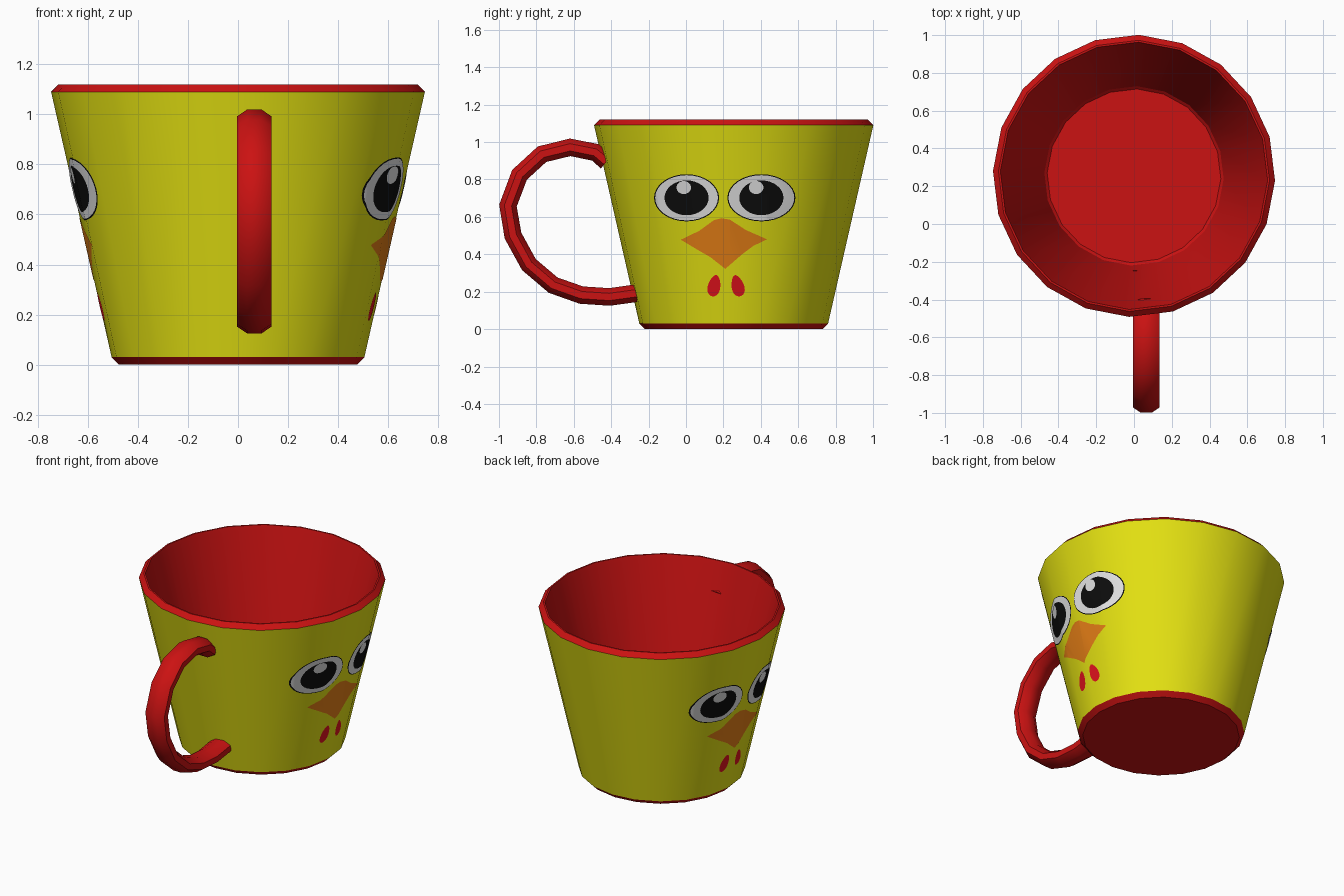
import bpy, bmesh, math
from mathutils import Vector

if "Cube" in bpy.data.objects:
    bpy.data.objects.remove(bpy.data.objects["Cube"])

CY = 0.255                 # cup axis position in y
SIDES, TWIST = 20, math.radians(-2)


def material(name, rgb):
    m = bpy.data.materials.new(name)
    m.diffuse_color = (*rgb, 1)
    m.use_nodes = True
    m.node_tree.nodes["Principled BSDF"].inputs["Base Color"].default_value = m.diffuse_color
    return m


YELLOW = material("yellow", (0.78, 0.76, 0.006))
RED = material("deep red", (0.60, 0.006, 0.006))
BRIGHT = material("bright red", (0.75, 0.006, 0.012))
WHITE = material("white", (0.78, 0.78, 0.78))
BLACK = material("black", (0.004, 0.004, 0.004))
ORANGE = material("orange", (0.78, 0.21, 0.008))


def finish(bm, name, mats, angle=25):
    me = bpy.data.meshes.new(name)
    bm.to_mesh(me)
    bm.free()
    ob = bpy.data.objects.new(name, me)
    bpy.context.collection.objects.link(ob)
    for m in mats:
        me.materials.append(m)
    bpy.ops.object.select_all(action='DESELECT')
    ob.select_set(True)
    bpy.context.view_layer.objects.active = ob
    bpy.ops.object.shade_smooth_by_angle(angle=math.radians(angle))
    return ob


def skin(bm, rings):
    """Join closed rings of points with quads and cap both ends."""
    vs = [[bm.verts.new(p) for p in r] for r in rings]
    n = len(vs[0])
    for a, b in zip(vs, vs[1:]):
        for i in range(n):
            j = (i + 1) % n
            bm.faces.new((a[i], a[j], b[j], b[i]))
    bm.faces.new(vs[0][::-1])
    bm.faces.new(vs[-1])
    bmesh.ops.recalc_face_normals(bm, faces=bm.faces[:])


# Cup: turned profile, from the foot up the outside and down the inside
Z0, Z1, R0, R1 = 0.03, 1.09, 0.505, 0.747
profile = [(0.475, 0), (R0, Z0), (R1, Z1), (0.718, 1.12), (0.708, 1.12),
           (0.700, 1.09), (0.475, 0.08), (0.46, 0.065)]
angles = [TWIST + math.tau * k / SIDES for k in range(SIDES)]
bm = bmesh.new()
skin(bm, [[(r * math.cos(a), CY + r * math.sin(a), z) for a in angles]
          for r, z in profile])
for f in bm.faces:         # only the tall outer wall is yellow
    c = f.calc_center_median()
    outward = f.normal.x * c.x + f.normal.y * (c.y - CY) > 0
    f.material_index = 1 if outward and 0.3 < c.z < 0.9 else 0
finish(bm, "cup", [RED, YELLOW])

# Handle: flattened octagon swept along a side-view path (y, z)
path = [(-0.425, 0.895), (-0.485, 0.945), (-0.62, 0.972), (-0.77, 0.935),
        (-0.89, 0.825), (-0.952, 0.66), (-0.925, 0.50), (-0.84, 0.345),
        (-0.71, 0.235), (-0.56, 0.182), (-0.41, 0.172), (-0.243, 0.195)]
rings = []
for i, (y, z) in enumerate(path):
    p, q = path[max(i - 1, 0)], path[min(i + 1, len(path) - 1)]
    t = Vector((q[0] - p[0], q[1] - p[1])).normalized()
    ring = []
    for k in range(8):
        a = math.radians(22.5 + 45 * k)
        u, v = 0.0755 * math.cos(a), 0.051 * math.sin(a)
        ring.append((0.065 + u, y - t.y * v, z + t.x * v))
    rings.append(ring)
bm = bmesh.new()
skin(bm, rings)
finish(bm, "handle", [RED], 35)


# Painted details: flat outlines split at the wall's corners, laid on the wall
def radius(z):
    return R0 + (R1 - R0) * (z - Z0) / (Z1 - Z0)


def wall_x(y, z):
    half = math.pi / SIDES
    mids = [a + half for a in angles if math.cos(a + half) > 0.3]
    return min((radius(z) * math.cos(half) - math.sin(m) * (y - CY)) / math.cos(m)
               for m in mids)


def decal(name, outline, mat, layer):
    for side, turn in (("right", 1), ("left", -1)):
        bm = bmesh.new()
        bm.faces.new([bm.verts.new((0, y, z)) for y, z in outline])
        for a in angles:
            if math.cos(a) > 0.3:
                s = math.sin(a)
                slope = s * (R1 - R0) / (Z1 - Z0)
                bmesh.ops.bisect_plane(
                    bm, geom=bm.verts[:] + bm.edges[:] + bm.faces[:], dist=1e-5,
                    plane_co=(0, CY + s * R0, Z0), plane_no=(0, 1, -slope))
        for v in bm.verts:
            x = wall_x(v.co.y, v.co.z) + 0.002 * layer
            v.co = (turn * x, CY + turn * (v.co.y - CY), v.co.z)
        bm.normal_update()
        for f in bm.faces:
            if f.normal.x * turn < 0:
                f.normal_flip()
        finish(bm, side + "_" + name, [mat])


def ellipse(cy, cz, ry, rz, tilt=0.0, n=32):
    pts = []
    for k in range(n):
        a = math.tau * k / n
        u, v = ry * math.cos(a), rz * math.sin(a)
        u *= 1 - 0.25 * abs(tilt) * 4 * v / rz      # tilted ones taper upward
        pts.append((cy + u * math.cos(tilt) - v * math.sin(tilt),
                    cz + u * math.sin(tilt) + v * math.cos(tilt)))
    return pts


# Eyes
for tag, cy, ry, shine in (("front", 0.003, 0.174, -0.012), ("rear", 0.403, 0.182, 0.375)):
    decal(tag + "_eye_outline", ellipse(cy, 0.702, ry, 0.126), BLACK, 1)
    decal(tag + "_eye_white", ellipse(cy, 0.702, ry - 0.006, 0.121), WHITE, 2)
    decal(tag + "_pupil", ellipse(cy, 0.702, 0.118, 0.093), BLACK, 3)
    decal(tag + "_eye_shine", ellipse(shine, 0.757, 0.039, 0.035), WHITE, 4)

# Beak
decal("beak", [(-0.028, 0.478), (0.06, 0.425), (0.13, 0.385), (0.21, 0.322),
               (0.30, 0.40), (0.36, 0.445), (0.433, 0.48), (0.32, 0.53),
               (0.235, 0.585), (0.19, 0.593), (0.15, 0.583), (0.07, 0.525)],
      ORANGE, 1)

# Two small drops under the beak
for tag, cy, tilt in (("front", 0.151, -0.2), ("rear", 0.276, 0.25)):
    decal(tag + "_drop", ellipse(cy, 0.232, 0.033, 0.058, tilt), BRIGHT, 1)
